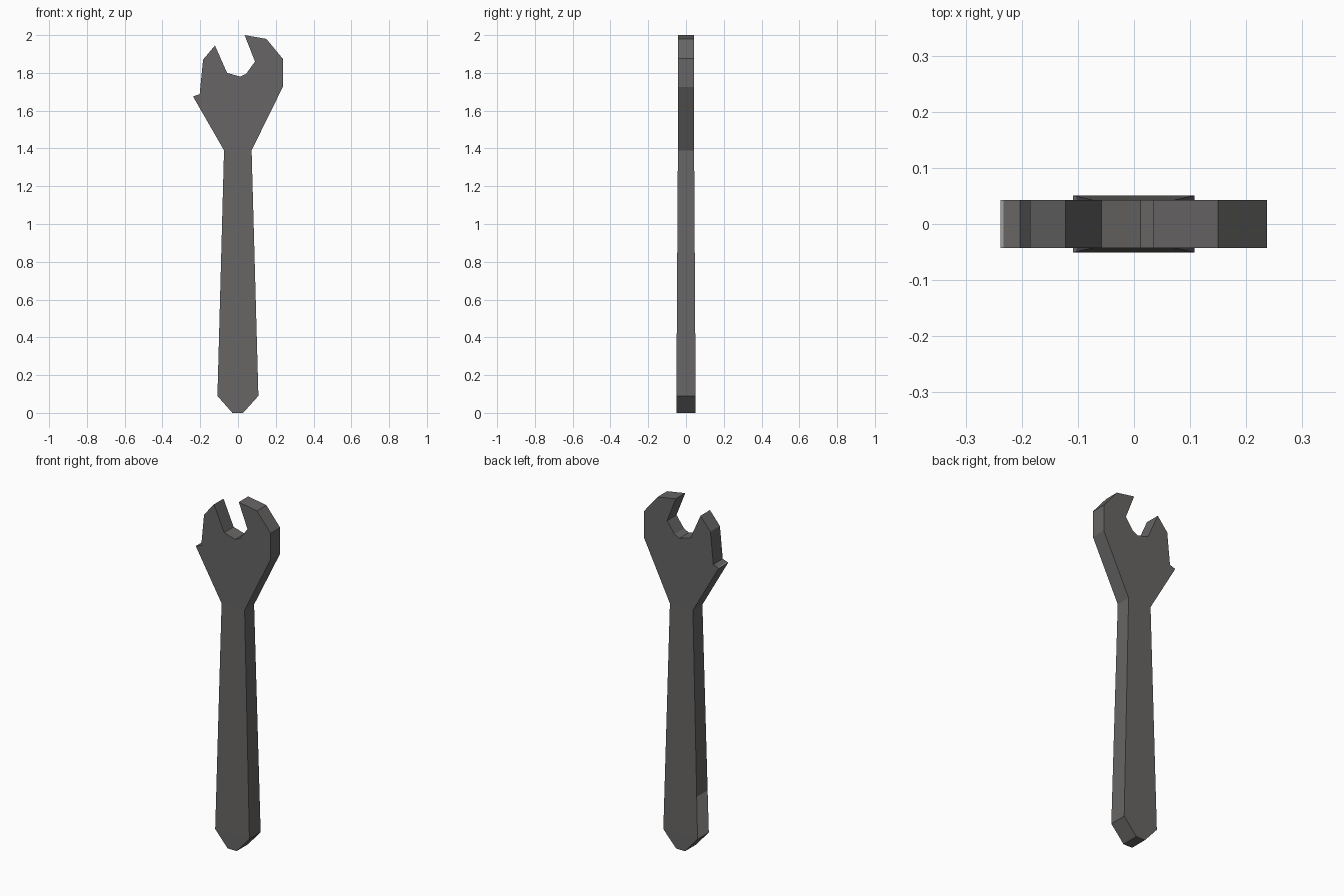
import bpy, bmesh

if "Cube" in bpy.data.objects:
    bpy.data.objects.remove(bpy.data.objects["Cube"])


def material(name, colour):
    m = bpy.data.materials.new(name)
    m.diffuse_color = (*colour, 1)
    m.use_nodes = True
    m.node_tree.nodes["Principled BSDF"].inputs["Base Color"].default_value = m.diffuse_color
    return m


steel = material("dark steel", (0.135, 0.131, 0.129))
worn = material("worn light steel", (0.37, 0.36, 0.35))

# Outline in x, z, counter-clockwise seen from the front
outline = [
    (-0.03, 0.0), (0.027, 0.0), (0.108, 0.09), (0.072, 1.39),            # grip
    (0.237, 1.725), (0.237, 1.875), (0.15, 1.98), (0.035, 2.0),          # right jaw
    (0.09, 1.86), (0.043, 1.795), (0.012, 1.78), (-0.058, 1.80),         # mouth
    (-0.122, 1.945), (-0.185, 1.87), (-0.203, 1.687),                    # left jaw
    (-0.233, 1.6767), (-0.238, 1.675),                                   # spur
    (-0.074, 1.39), (-0.1025, 0.33), (-0.109, 0.09),
]
n = len(outline)


def half_depth(z):
    # The handle thins from the grip up to the neck, then stays flat
    t = min(max((z - 0.09) / 1.3, 0), 1)
    return 0.051 - 0.008 * t


bm = bmesh.new()
front = [bm.verts.new((x, -half_depth(z), z)) for x, z in outline]
back = [bm.verts.new((x, half_depth(z), z)) for x, z in outline]

# Front and back: flat tip, tapering handle and head
for part in ([19, 0, 1, 2], [17, 18, 19, 2, 3], list(range(3, 18))):
    bm.faces.new([front[i] for i in part])
    bm.faces.new([back[i] for i in reversed(part)])

# Side walls all round, worn at the foot of the left side and on the spur
for i in range(n):
    j = (i + 1) % n
    wall = bm.faces.new((front[j], front[i], back[i], back[j]))
    c = wall.calc_center_median()
    foot = c.x < -0.1 and 0.09 < c.z < 0.33
    spur = c.x < -0.234
    wall.material_index = 1 if foot or spur else 0

bmesh.ops.recalc_face_normals(bm, faces=bm.faces[:])
mesh = bpy.data.meshes.new("open_end_wrench")
bm.to_mesh(mesh)
bm.free()
mesh.materials.append(steel)
mesh.materials.append(worn)
wrench = bpy.data.objects.new("open_end_wrench", mesh)
bpy.context.collection.objects.link(wrench)
